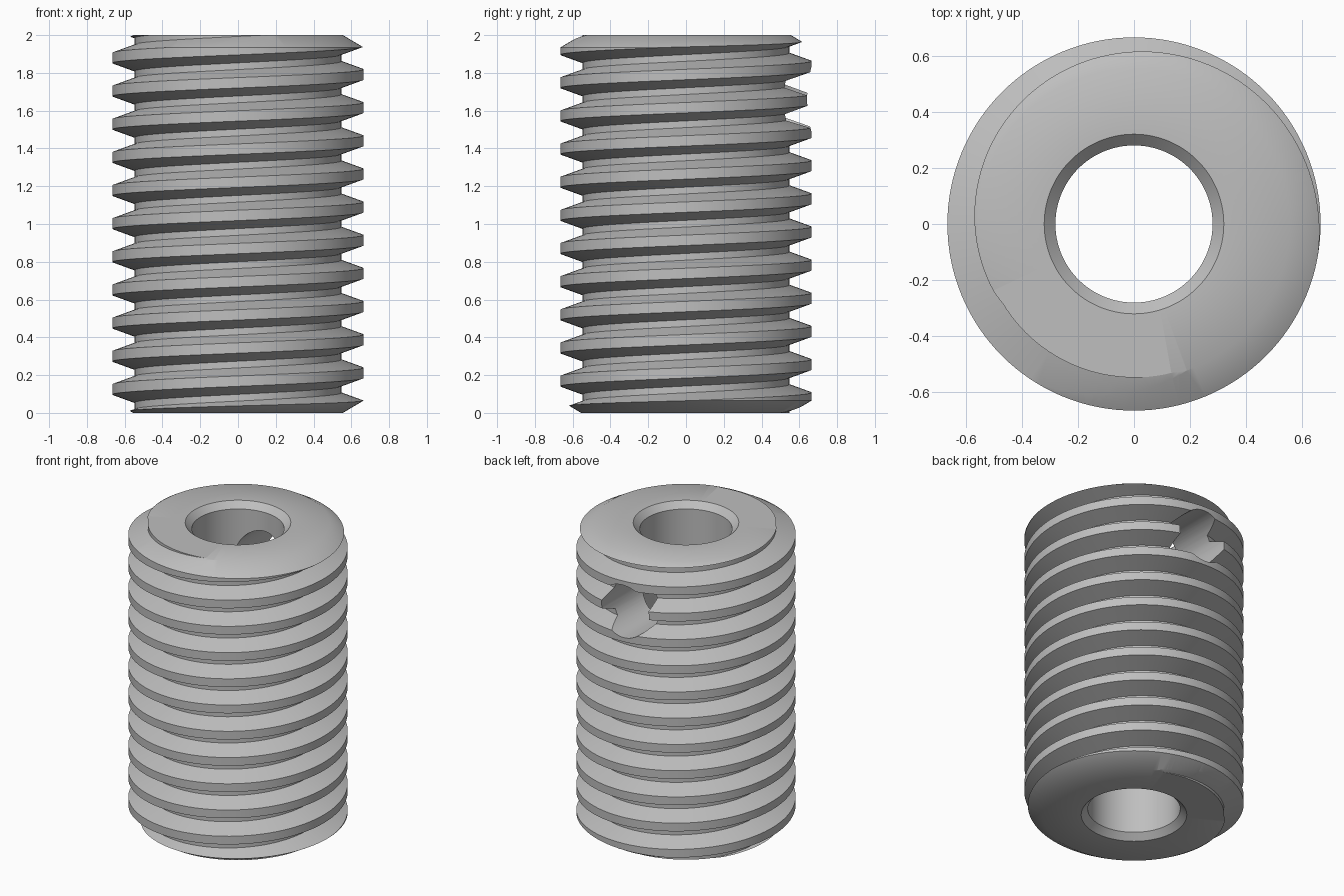
import bpy, bmesh, math

cube = bpy.data.objects.get("Cube")
if cube:
    bpy.data.objects.remove(cube, do_unlink=True)

PITCH, START = 0.1755, 0.0365      # thread rise per turn, crest height at +x
ROOT, CREST = 0.547, 0.665         # thread radii
BORE, SEGS = 0.28, 128

steel = bpy.data.materials.new("plain_grey")
steel.use_nodes = True
grey = (0.52, 0.52, 0.52, 1)
steel.diffuse_color = grey
steel.node_tree.nodes["Principled BSDF"].inputs["Base Color"].default_value = grey


def polar(r, angle, z):
    return (r * math.cos(angle), r * math.sin(angle), z)


def finish(bm, name):
    bmesh.ops.recalc_face_normals(bm, faces=bm.faces)
    mesh = bpy.data.meshes.new(name)
    bm.to_mesh(mesh)
    bm.free()
    mesh.materials.append(steel)
    obj = bpy.data.objects.new(name, mesh)
    bpy.context.collection.objects.link(obj)
    return obj


def helical_rod(name):
    """Solid threaded rod, longer than needed at both ends."""
    bm = bmesh.new()
    tooth = [(-0.07, ROOT), (-0.0275, CREST), (0.0275, CREST), (0.07, ROOT)]
    columns = []
    for j in range(SEGS):
        a = 2 * math.pi * j / SEGS
        base = START + PITCH * j / SEGS
        columns.append([bm.verts.new(polar(r, a, base + PITCH * k + dz))
                        for k in range(-2, 13) for dz, r in tooth])
    # The last column meets the first one a full turn higher
    columns.append(columns[0][len(tooth):])
    for left, right in zip(columns, columns[1:]):
        for m in range(min(len(left), len(right)) - 1):
            bm.faces.new((left[m], right[m], right[m + 1], left[m + 1]))
    # Close each end with a fan
    low, high = bm.verts.new((0, 0, -0.8)), bm.verts.new((0, 0, 2.8))
    for e in [e for e in bm.edges if e.is_boundary]:
        v, w = e.verts
        bm.faces.new((v, w, low if v.co.z < 1 else high))
    return finish(bm, name)


def lathe_ring(name, profile):
    """Closed profile of (radius, z) turned about the z axis."""
    bm = bmesh.new()
    rings = [[bm.verts.new(polar(r, 2 * math.pi * j / SEGS, z)) for r, z in profile]
             for j in range(SEGS)]
    n = len(profile)
    for j in range(SEGS):
        a, b = rings[j], rings[(j + 1) % SEGS]
        for i in range(n):
            bm.faces.new((a[i], b[i], b[(i + 1) % n], a[(i + 1) % n]))
    return finish(bm, name)


def cut(obj, tool, operation):
    mod = obj.modifiers.new(operation.title(), 'BOOLEAN')
    mod.operation, mod.object, mod.solver = operation, tool, 'EXACT'
    bpy.context.view_layer.objects.active = obj
    bpy.ops.object.modifier_apply(modifier=mod.name)
    bpy.data.objects.remove(tool, do_unlink=True)


# Threaded body
body = helical_rod("threaded_sleeve")

# Chamfered ends and countersunk bore
half = [(BORE, 0.04), (BORE + 0.04, 0), (0.555, 0), (0.72, 0.0975)]
blank = lathe_ring("end_blank", half + [(r, 2 - z) for r, z in reversed(half)])
cut(body, blank, 'INTERSECT')

# Round cross hole through the back wall
bpy.ops.mesh.primitive_cylinder_add(vertices=64, radius=0.175, depth=1,
                                    location=(0, 0.5, 1.66),
                                    rotation=(math.pi / 2, 0, 0))
drill = bpy.context.object
drill.name = "cross_hole_cutter"
drill.data.materials.append(steel)
cut(body, drill, 'DIFFERENCE')

bpy.ops.object.select_all(action='DESELECT')
body.select_set(True)
bpy.context.view_layer.objects.active = body
bpy.ops.object.shade_smooth_by_angle(angle=math.radians(32))
